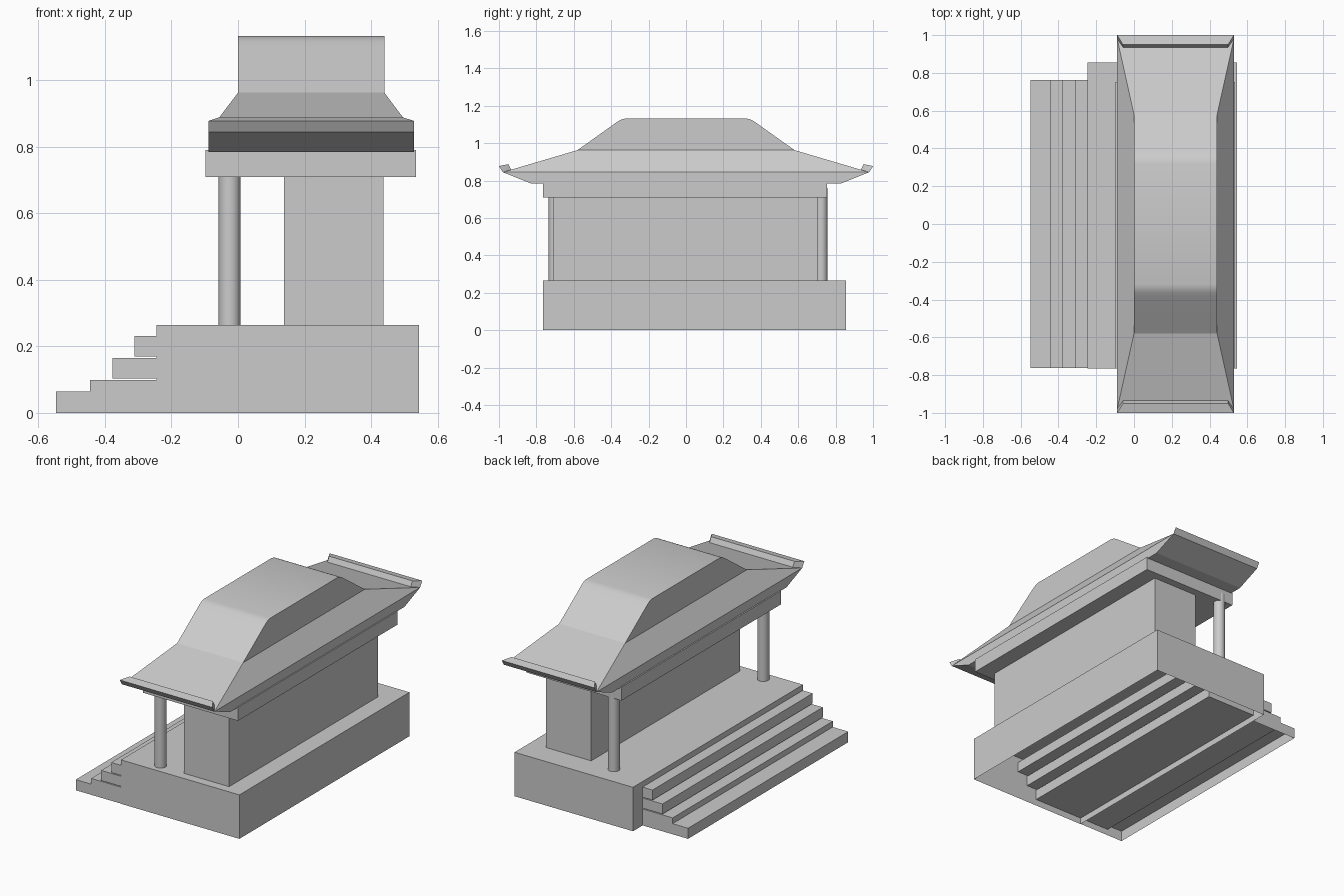
import bpy, bmesh, math

if "Cube" in bpy.data.objects:
    bpy.data.objects.remove(bpy.data.objects["Cube"])


def finish(name, bm):
    bmesh.ops.recalc_face_normals(bm, faces=bm.faces)
    me = bpy.data.meshes.new(name)
    bm.to_mesh(me)
    bm.free()
    ob = bpy.data.objects.new(name, me)
    bpy.context.collection.objects.link(ob)
    return ob


def smooth(ob, deg):
    bpy.ops.object.select_all(action='DESELECT')
    ob.select_set(True)
    bpy.context.view_layer.objects.active = ob
    bpy.ops.object.shade_smooth_by_angle(angle=math.radians(deg))


def box(name, xs, ys, zs, open_bottom=False):
    bm = bmesh.new()
    bmesh.ops.create_cube(bm, size=1)
    for v in bm.verts:
        v.co = [r[0] if c < 0 else r[1] for c, r in zip(v.co, (xs, ys, zs))]
    ob_faces = [f for f in bm.faces if all(abs(v.co.z - zs[0]) < 1e-6 for v in f.verts)]
    bmesh.ops.recalc_face_normals(bm, faces=bm.faces)
    if open_bottom:
        bmesh.ops.delete(bm, geom=ob_faces, context='FACES')
        me = bpy.data.meshes.new(name)
        bm.to_mesh(me)
        bm.free()
        ob = bpy.data.objects.new(name, me)
        bpy.context.collection.objects.link(ob)
        return ob
    return finish(name, bm)


# platform, hollow underneath
box("platform", (-0.245, 0.545), (-0.765, 0.855), (0, 0.265), True)

# stair slabs running back under the platform
box("step_1", (-0.548, -0.245), (-0.763, 0.763), (0, 0.064), True)
for i in range(3):
    x, z = -0.445 + 0.067 * i, 0.038 + 0.066 * i
    box(f"step_{i + 2}", (x, x + 0.53), (-0.763, 0.763), (z, z + 0.061))

# hall body and the beam that carries the roof
box("hall_wall", (0.138, 0.438), (-0.71, 0.706), (0.265, 0.71))
box("roof_beam", (-0.097, 0.536), (-0.765, 0.753), (0.709, 0.79))

# two round columns
for name, y in (("front_column", -0.701), ("back_column", 0.723)):
    bm = bmesh.new()
    bmesh.ops.create_cone(bm, cap_ends=True, segments=32, radius1=0.033,
                          radius2=0.033, depth=0.495)
    bmesh.ops.translate(bm, verts=bm.verts, vec=(-0.025, y, 0.5125))
    smooth(finish(name, bm), 30)

# eaves: each level is (half width x, half length y, z), around x = 0.22
CX = 0.22
levels = [(0.309, 0.83, 0.785), (0.309, 0.98, 0.845), (0.309, 1.0, 0.878),
          (0.278, 0.95, 0.888), (0.278, 0.935, 0.858), (0.22, 0.58, 0.963)]
bm = bmesh.new()
rings = [[bm.verts.new((CX + sx * w, sy * l, z))
          for sx, sy in ((-1, -1), (1, -1), (1, 1), (-1, 1))] for w, l, z in levels]
bm.faces.new(rings[0])                                   # soffit
for a, b in ((0, 1), (1, 0), (2, 3), (3, 2)):
    under, eave, lip, lip_in, valley, hip = [(r[a], r[b]) for r in rings]
    if a < b and a == 0 or a == 2:                       # upturned ends
        chain = [under, eave, lip, lip_in, valley, hip]
        for p, q in zip(chain, chain[1:]):
            bm.faces.new((p[0], p[1], q[1], q[0]))
for a, b in ((0, 3), (1, 2)):                            # long sides
    for p, q in ((0, 1), (1, 5)):
        bm.faces.new((rings[p][a], rings[p][b], rings[q][b], rings[q][a]))
for c in range(4):                                       # corner closings
    e, l, li, v, h = [rings[k][c] for k in range(1, 6)]
    bm.faces.new((e, v, h))
    bm.faces.new((e, l, li))
    bm.faces.new((e, li, v))
finish("eaves", bm)

# upper roof: profile extruded across x, open where it meets the eaves
half = [(0.58, 0.963), (0.385, 1.102), (0.365, 1.116), (0.345, 1.127), (0.32, 1.133)]
profile = half + [(-y, z) for y, z in reversed(half)]
bm = bmesh.new()
left, right = [[bm.verts.new((x, y, z)) for y, z in profile] for x in (0.0, 0.44)]
bm.faces.new(left)
bm.faces.new(right)
for i in range(len(profile) - 1):
    bm.faces.new((left[i], left[i + 1], right[i + 1], right[i]))
bmesh.ops.recalc_face_normals(bm, faces=bm.faces)
smooth(finish("upper_roof", bm), 30)
